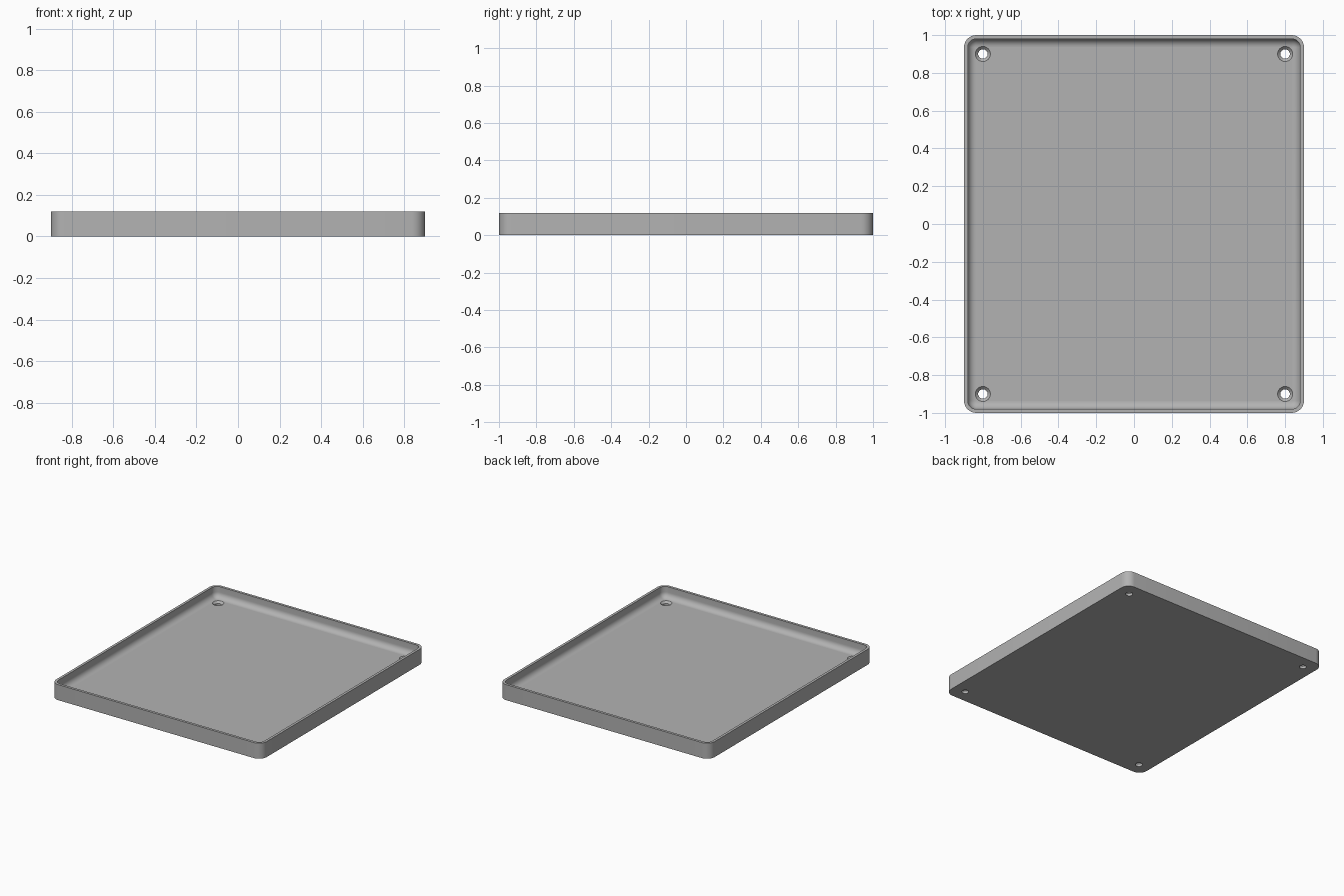
import bpy, bmesh, math

cube = bpy.data.objects.get("Cube")
if cube:
    bpy.data.objects.remove(cube, do_unlink=True)

HALF_X, HALF_Y, HEIGHT = 0.9, 1.0, 0.12
CORNER, WALL, FLOOR, FILLET = 0.065, 0.02, 0.035, 0.043
HOLE_X, HOLE_Y = 0.8, 0.9

grey = bpy.data.materials.new("plain_grey")
grey.use_nodes = True
colour = (0.45, 0.45, 0.45, 1)
grey.diffuse_color = colour
grey.node_tree.nodes["Principled BSDF"].inputs["Base Color"].default_value = colour


def make_object(name, bm):
    bmesh.ops.recalc_face_normals(bm, faces=bm.faces)
    mesh = bpy.data.meshes.new(name)
    bm.to_mesh(mesh)
    bm.free()
    mesh.materials.append(grey)
    obj = bpy.data.objects.new(name, mesh)
    bpy.context.collection.objects.link(obj)
    return obj


def loft(bm, rings):
    """Skin a stack of equal point loops and cap both ends."""
    loops = [[bm.verts.new(p) for p in ring] for ring in rings]
    for a, b in zip(loops, loops[1:]):
        for i in range(len(a)):
            j = (i + 1) % len(a)
            bm.faces.new((a[i], a[j], b[j], b[i]))
    bm.faces.new(loops[0])
    bm.faces.new(loops[-1])


def rounded_ring(inset, z, steps=8):
    r = CORNER - inset
    points = []
    for k, (sx, sy) in enumerate(((1, 1), (-1, 1), (-1, -1), (1, -1))):
        for i in range(steps + 1):
            a = math.pi / 2 * (k + i / steps)
            points.append((sx * (HALF_X - CORNER) + r * math.cos(a),
                           sy * (HALF_Y - CORNER) + r * math.sin(a), z))
    return points


def circle(x, y, r, z, sides=32):
    return [(x + r * math.cos(math.tau * i / sides),
             y + r * math.sin(math.tau * i / sides), z) for i in range(sides)]


# Tray: outer wall, flat rim, and a rounded inner edge down to the floor
profile = [(0, 0), (0, HEIGHT), (WALL, HEIGHT)]
for i in range(9):
    a = math.pi / 2 * i / 8
    profile.append((WALL + FILLET * (1 - math.cos(a)),
                    FLOOR + FILLET * (1 - math.sin(a))))
bm = bmesh.new()
loft(bm, [rounded_ring(d, z) for d, z in profile])
tray = make_object("tray", bm)

# Countersunk screw holes in the corners
bm = bmesh.new()
for sx in (-1, 1):
    for sy in (-1, 1):
        x, y = sx * HOLE_X, sy * HOLE_Y
        loft(bm, [circle(x, y, r, z) for r, z in (
            (0.025, -0.02), (0.025, FLOOR - 0.015),
            (0.04, FLOOR), (0.04, FLOOR + 0.03))])
cutter = make_object("hole_cutter", bm)

cut = tray.modifiers.new("screw_holes", "BOOLEAN")
cut.operation = "DIFFERENCE"
cut.solver = "EXACT"
cut.object = cutter
bpy.context.view_layer.objects.active = tray
tray.select_set(True)
bpy.ops.object.modifier_apply(modifier=cut.name)
bpy.data.objects.remove(cutter, do_unlink=True)

bpy.ops.object.select_all(action="DESELECT")
tray.select_set(True)
bpy.context.view_layer.objects.active = tray
bpy.ops.object.shade_smooth_by_angle(angle=math.radians(30))
